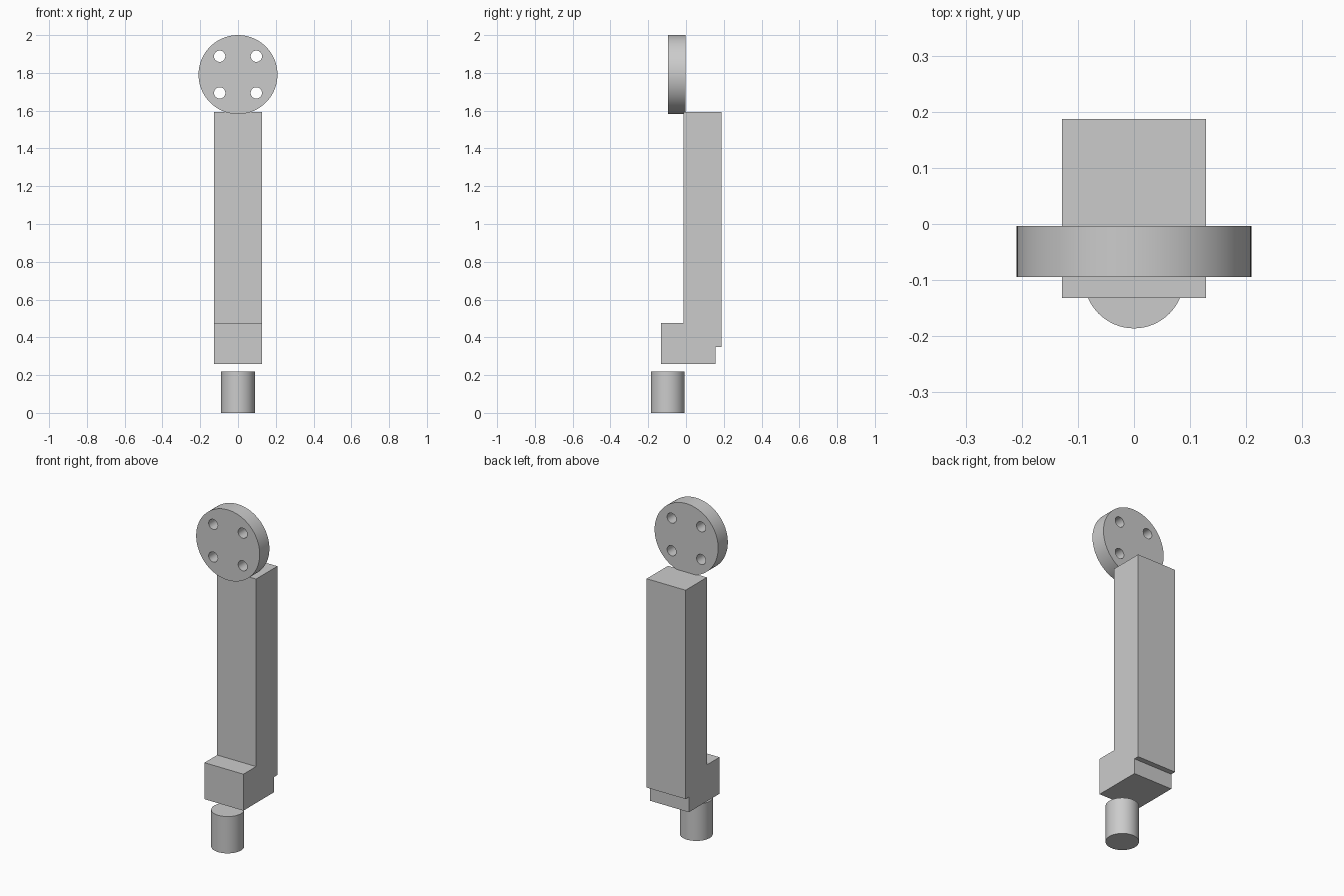
import bpy, bmesh, math
from mathutils import Vector

cube = bpy.data.objects.get("Cube")
if cube:
    bpy.data.objects.remove(cube, do_unlink=True)

grey = bpy.data.materials.new("plain grey")
grey.use_nodes = True
colour = (0.6, 0.6, 0.6, 1)
grey.diffuse_color = colour
grey.node_tree.nodes["Principled BSDF"].inputs["Base Color"].default_value = colour


def cylinder(name, radius, depth, location, along_y=False, sides=64):
    bpy.ops.mesh.primitive_cylinder_add(
        vertices=sides, radius=radius, depth=depth, location=location,
        rotation=(math.pi / 2 if along_y else 0, 0, 0))
    obj = bpy.context.object
    obj.name = name
    obj.data.materials.append(grey)
    bpy.ops.object.shade_smooth_by_angle(angle=math.radians(30))
    return obj


# Column with a forward foot block and a rear notch: side profile (y, z) extruded across x
half_width = 0.128
profile = [(-0.132, 0.26), (0.156, 0.26), (0.156, 0.35), (0.187, 0.35),
           (0.187, 1.592), (-0.013, 1.592), (-0.013, 0.477), (-0.132, 0.477)]
bm = bmesh.new()
side = bm.faces.new([bm.verts.new((-half_width, y, z)) for y, z in profile])
swept = bmesh.ops.extrude_face_region(bm, geom=[side])["geom"]
bmesh.ops.translate(bm, vec=Vector((2 * half_width, 0, 0)),
                    verts=[v for v in swept if isinstance(v, bmesh.types.BMVert)])
bmesh.ops.recalc_face_normals(bm, faces=bm.faces)
mesh = bpy.data.meshes.new("column")
bm.to_mesh(mesh)
bm.free()
mesh.materials.append(grey)
bpy.context.collection.objects.link(bpy.data.objects.new("column", mesh))

# Separate peg under the foot
cylinder("lower_peg", 0.089, 0.219, (0, -0.097, 0.1095))

# Top disc with four bolt holes
disc_y, disc_z, hole_offset = -0.049, 1.791, 0.097
disc = cylinder("mounting_disc", 0.209, 0.091, (0, disc_y, disc_z), True, 96)
for sx in (-1, 1):
    for sz in (-1, 1):
        cutter = cylinder("hole_cutter", 0.03, 0.3,
                          (sx * hole_offset, disc_y, disc_z + sz * hole_offset), True, 32)
        cutter.hide_render = True
        cut = disc.modifiers.new("bolt_hole", 'BOOLEAN')
        cut.operation = 'DIFFERENCE'
        cut.solver = 'EXACT'
        cut.object = cutter
        # Cut before the smoothing so the hole rims stay sharp
        bpy.context.view_layer.objects.active = disc
        bpy.ops.object.modifier_move_to_index(modifier=cut.name, index=0)
        bpy.ops.object.modifier_apply(modifier=cut.name)
        bpy.data.objects.remove(cutter, do_unlink=True)
bpy.ops.object.select_all(action='DESELECT')
disc.select_set(True)
bpy.context.view_layer.objects.active = disc
bpy.ops.object.shade_smooth_by_angle(angle=math.radians(30))
